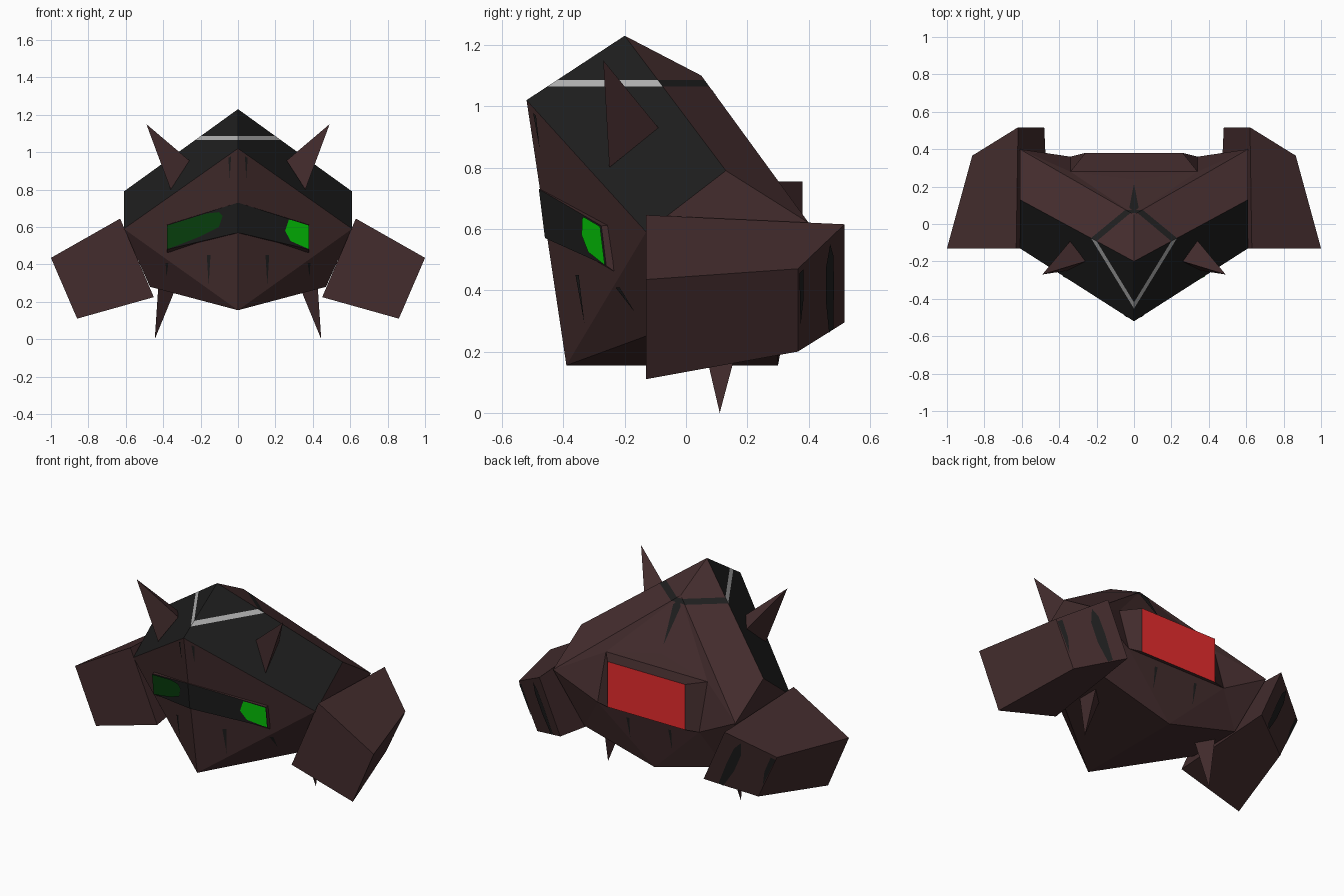
import bpy, bmesh
from mathutils import Vector

cube = bpy.data.objects.get("Cube")
if cube:
    bpy.data.objects.remove(cube, do_unlink=True)


def material(name, *rgb):
    """Flat colour from 0-255 display values, stored as linear."""
    col = [((c / 255 + 0.055) / 1.055) ** 2.4 for c in rgb] + [1.0]
    m = bpy.data.materials.new(name)
    m.use_nodes = True
    m.diffuse_color = col
    node = m.node_tree.nodes["Principled BSDF"]
    node.inputs["Base Color"].default_value = col
    node.inputs["Roughness"].default_value = 0.9
    return m


BROWN = material("dark brown", 67, 44, 45)
BLACK = material("charcoal", 30, 30, 30)
GREY = material("light grey", 178, 178, 178)
RED = material("red", 232, 44, 46)
GREEN = material("bright green", 4, 205, 8)
DIM = material("dim green", 8, 66, 14)


def build(name, pts, faces, mats, sides=(1, -1), cuts=(), rule=None):
    """Mesh from lettered points and face words, repeated for each side."""
    bm = bmesh.new()
    for s in sides:
        vs = {k: bm.verts.new((p[0] * s, p[1], p[2])) for k, p in pts.items()}
        for word in faces.split():
            bm.faces.new([vs[k] for k in word])
    bmesh.ops.remove_doubles(bm, verts=bm.verts, dist=0.0001)
    bmesh.ops.recalc_face_normals(bm, faces=bm.faces)
    for co, no in cuts:
        bmesh.ops.bisect_plane(bm, geom=bm.verts[:] + bm.edges[:] + bm.faces[:],
                               plane_co=co, plane_no=no)
    bm.normal_update()
    if rule:
        for f in bm.faces:
            f.material_index = rule(f.calc_center_median(), f.normal)
    me = bpy.data.meshes.new(name)
    bm.to_mesh(me)
    bm.free()
    for m in mats:
        me.materials.append(m)
    ob = bpy.data.objects.new(name, me)
    bpy.context.collection.objects.link(ob)
    return ob


def plate(name, part, corners, outline, mat, front=True, sides=(1, -1)):
    """Thin patch: an x-z outline laid on the plane of three corners of a part."""
    a, b, c = (Vector(part[k]) for k in corners)
    n = (b - a).cross(c - a).normalized()
    if (n.y < 0) != front:
        n = -n
    pts = {}
    for i, (x, z) in enumerate(outline):
        y = a.y - (n.x * (x - a.x) + n.z * (z - a.z)) / n.y
        pts[chr(97 + i)] = Vector((x, y, z)) + n * 0.004
    ob = build(name, pts, "".join(pts), [mat], sides)
    for p in ob.data.polygons:
        if (p.normal.y < 0) != front:
            p.flip()


# Head shell: black front roof with a grey stripe, brown elsewhere
STRIPE = (1.064, 1.086)


def shell_colour(c, n):
    stripe = STRIPE[0] < c.z < STRIPE[1]
    if n.z > 0.3 and n.y < 0:
        return 2 if stripe else 1
    return 1 if stripe and n.z > 0.3 else 0


shell = dict(
    a=(0, -.2, 1.23), f=(0, -.52, 1.02), s=(.61, -.13, .59), t=(.61, .13, .79),
    b=(0, .05, 1.1), r=(.61, .40, .62), k=(0, -.39, .155), l=(.47, -.05, .28),
    m=(.47, .30, .28), n=(0, .30, .155), u=(.34, .28, .755), v=(.34, .36, .48),
    c=(0, .24, .82), p=(0, .28, .755), q=(0, .36, .48))
build("head_shell", shell,
      "fsta atrb fsk ksl str srml klmn bru buc ucp rmv urv mnv nvq uvqp",
      [BROWN, BLACK, GREY],
      cuts=[((0, 0, z), (0, 0, 1)) for z in STRIPE], rule=shell_colour)

# Dark scuffs on the shell
plate("brow_scuffs", shell, "fsk", [(.035, .98), (.05, .97), (.042, .86)], BLACK)
plate("jaw_scuffs", shell, "fsk", [(.145, .45), (.165, .45), (.155, .29)], BLACK)
plate("cheek_scuffs", shell, "ksl", [(.37, .41), (.385, .41), (.38, .33)], BLACK)
plate("crown_scuff", shell, "buc", [(0, 1.08), (.025, 1.05), (0, .86)], BLACK, False)
plate("nape_scuffs", shell, "nvq", [(.13, .44), (.15, .44), (.14, .31)], BLACK, False)

# Rear vent: tapered block with a red back panel
build("rear_vent",
      dict(a=(0, .28, .755), b=(.34, .28, .755), c=(.34, .36, .48), d=(0, .36, .48),
           e=(0, .38, .755), f=(.26, .38, .755), g=(.26, .38, .48), h=(0, .38, .48)),
      "abfe bcgf cdhg efgh", [BROWN, RED],
      rule=lambda c, n: int(n.y > 0.95))

# Visor: shallow dark band wrapped round the nose ridge
visor = dict(
    a=(0, -.48, .73), b=(.38, -.276, .61), c=(.38, -.26, .48), d=(0, -.46, .57),
    e=(0, -.44, .73), f=(.38, -.25, .612), g=(.38, -.235, .462), h=(0, -.42, .563))
build("visor", visor, "abcd abfe bcgf cdhg", [BROWN, BLACK],
      rule=lambda c, n: int(n.y < -0.8 and abs(n.z) < 0.3))

# Eyes: thin plates lying on the visor, the right one longer and dimmer
plate("left_eye", visor, "abc",
      [(.25, .58), (.27, .64), (.29, .636), (.378, .608), (.378, .482), (.28, .525)],
      GREEN, sides=(1,))
plate("right_eye", visor, "abc",
      [(.378, .608), (.17, .672), (.10, .68), (.08, .66), (.10, .60),
       (.20, .55), (.30, .51), (.378, .482)], DIM, sides=(-1,))

# Horns and fangs: three-sided spikes
SPIKE = "abt bct cat abc"
build("horns", dict(a=(.36, -.25, .80), b=(.34, -.09, .93), c=(.26, -.20, .955),
                    t=(.49, -.27, 1.15)), SPIKE, [BROWN])
build("fangs", dict(a=(.33, .11, .28), b=(.425, .04, .30), c=(.425, .19, .30),
                    t=(.445, .11, 0)), SPIKE, [BROWN])

# Cheek guards: skewed boxes with dark scuffs on the rear face
guard = dict(
    a=(.63, -.13, .645), b=(1, -.13, .435), c=(.86, -.13, .11), d=(.45, -.13, .225),
    e=(.62, .517, .615), f=(.865, .365, .47), g=(.74, .365, .20), h=(.48, .517, .295))
build("cheek_guards", guard, "abcd efgh abfe bcgf cdhg daeh", [BROWN])
plate("guard_scuffs", guard, "efh",
      [(.694, .551), (.688, .474), (.639, .362), (.575, .262), (.553, .275),
       (.611, .419), (.656, .513)], BLACK, False)
plate("guard_edge_scuffs", guard, "efh",
      [(.834, .469), (.856, .455), (.774, .285), (.792, .372)], BLACK, False)
